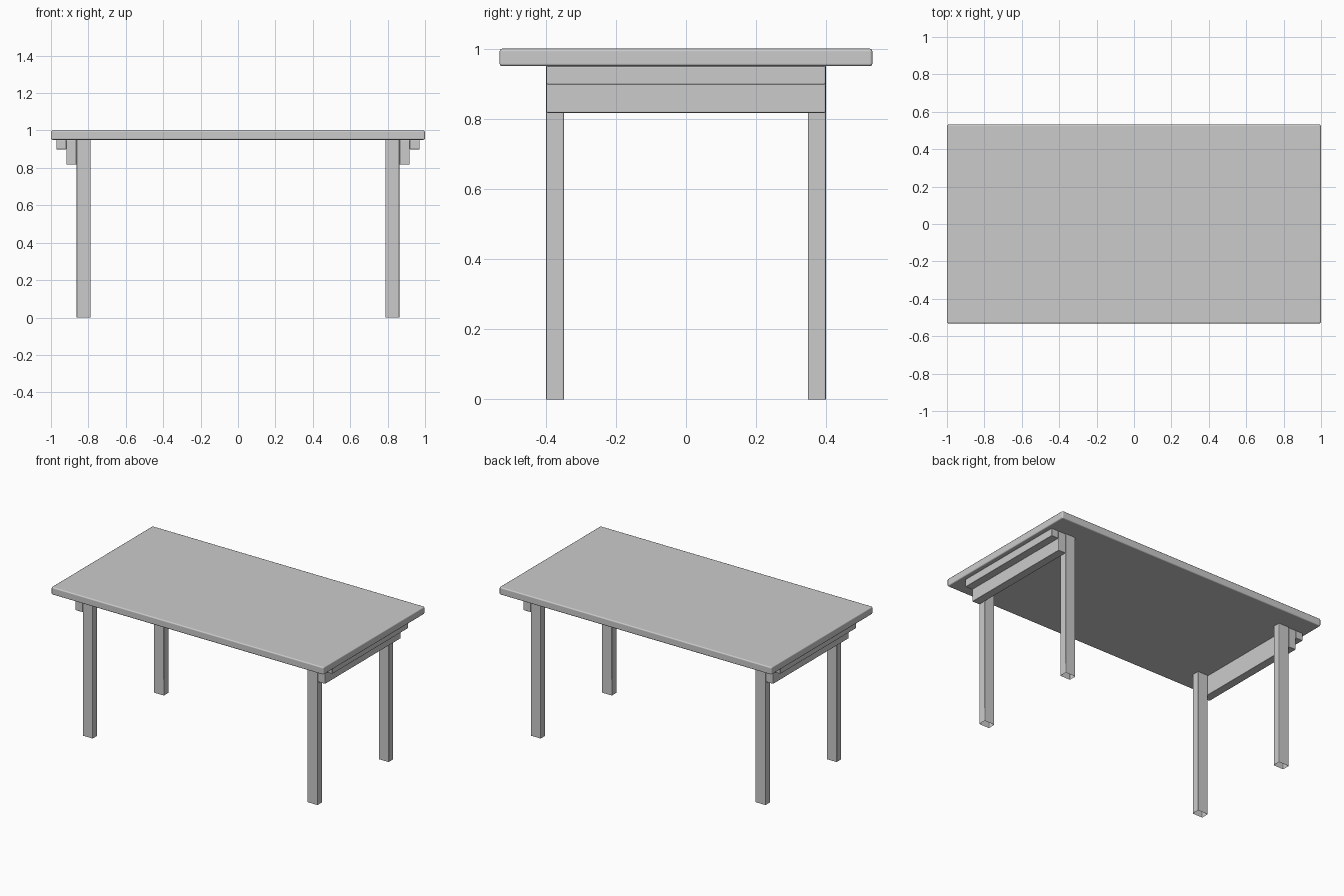
import bpy, bmesh

if "Cube" in bpy.data.objects:
    bpy.data.objects.remove(bpy.data.objects["Cube"])


def box(name, x, y, z, bevel, open_ends=False):
    """Softly bevelled box from (min, max) ranges; open_ends leaves a hollow tube along z."""
    bm = bmesh.new()
    bmesh.ops.create_cube(bm, size=1)
    for v in bm.verts:
        v.co = [r[0] + (c + 0.5) * (r[1] - r[0]) for c, r in zip(v.co, (x, y, z))]
    if open_ends:
        bm.normal_update()
        ends = [f for f in bm.faces if abs(f.normal.z) > 0.9]
        bmesh.ops.delete(bm, geom=ends, context='FACES_ONLY')
    mesh = bpy.data.meshes.new(name)
    bm.to_mesh(mesh)
    bm.free()
    ob = bpy.data.objects.new(name, mesh)
    bpy.context.collection.objects.link(ob)
    mod = ob.modifiers.new("soft_edges", 'BEVEL')
    mod.width = bevel
    mod.segments = 2
    mod.harden_normals = True
    mesh.shade_smooth()
    return ob


def span(a, b, sign):
    return tuple(sorted((a * sign, b * sign)))


# Table top
box("table_top", (-1, 1), (-0.532, 0.532), (0.95, 1.0), 0.008)

for side, sx in (("left", -1), ("right", 1)):
    # Stepped rails under each end
    box(f"{side}_lower_rail", span(0.863, 0.918, sx), (-0.398, 0.398), (0.817, 0.95), 0.004)
    box(f"{side}_upper_rail", span(0.918, 0.971, sx), (-0.398, 0.398), (0.898, 0.95), 0.004)
    # Legs, hollow and open at the foot
    for end, sy in (("front", -1), ("back", 1)):
        box(f"{end}_{side}_leg", span(0.788, 0.863, sx), span(0.348, 0.399, sy),
            (0, 0.95), 0.005, open_ends=True)
